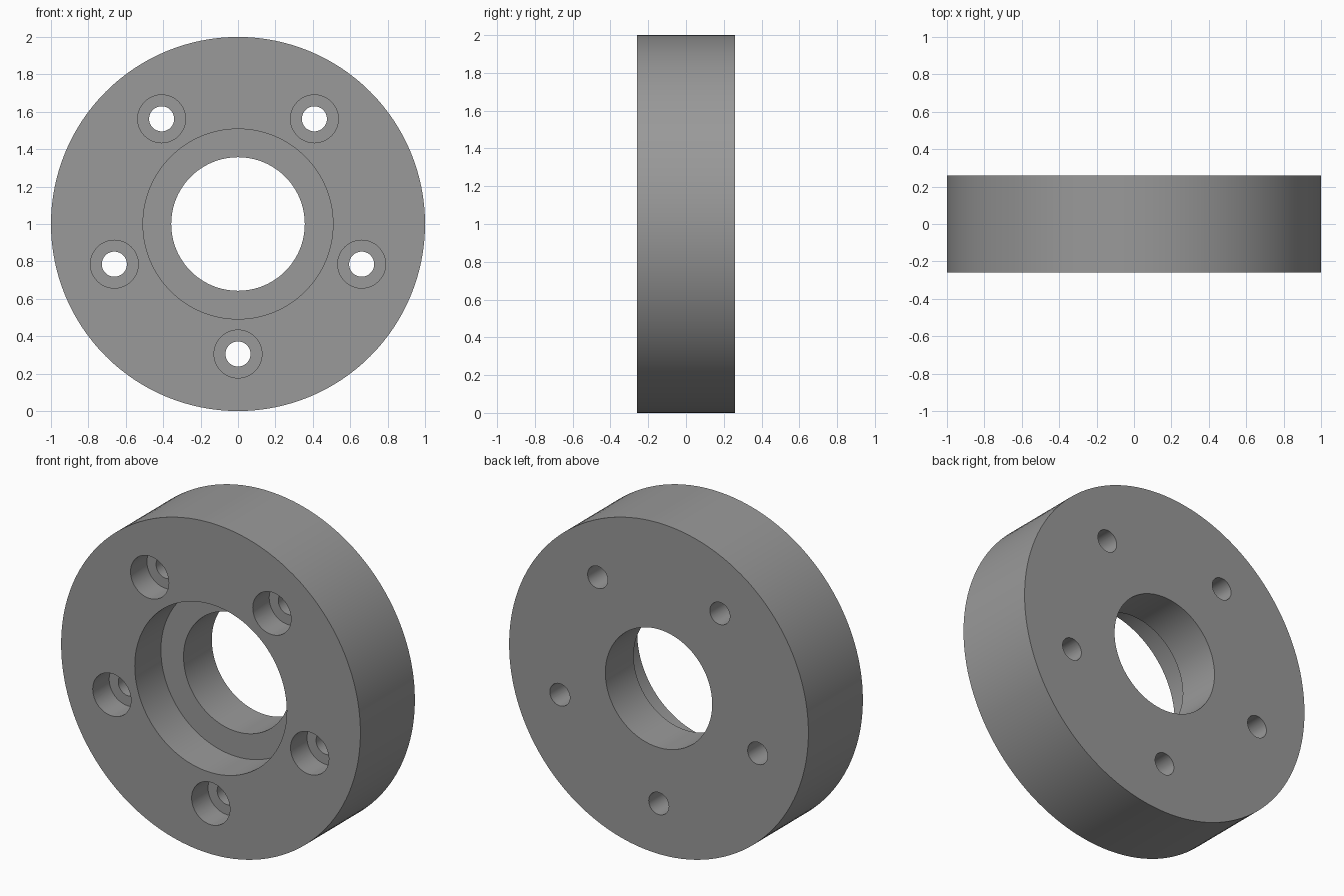
import bpy, bmesh, math
from mathutils import Matrix, Vector

if "Cube" in bpy.data.objects:
    bpy.data.objects.remove(bpy.data.objects["Cube"])

HALF = 0.26          # half thickness along y
SEGMENTS = 128

metal = bpy.data.materials.new("plain grey")
metal.diffuse_color = (0.32, 0.32, 0.32, 1)
metal.use_nodes = True
metal.node_tree.nodes["Principled BSDF"].inputs["Base Color"].default_value = metal.diffuse_color


def lathe(bm, profile, segments, cx=0.0, cz=1.0):
    """Spin a closed (radius, y) profile about the y axis through (cx, cz)."""
    rings = []
    for i in range(segments):
        a = 2 * math.pi * i / segments
        rings.append([bm.verts.new((cx + r * math.cos(a), y, cz + r * math.sin(a)))
                      for r, y in profile])
    n = len(profile)
    for i in range(segments):
        a, b = rings[i], rings[(i + 1) % segments]
        for j in range(n):
            k = (j + 1) % n
            bm.faces.new((a[j], a[k], b[k], b[j]))


def drill(bm, radius, y0, y1, cx, cz, segments=48):
    """Add a closed cylinder along y."""
    place = Matrix.Translation((cx, (y0 + y1) / 2, cz)) @ Matrix.Rotation(math.pi / 2, 4, 'X')
    bmesh.ops.create_cone(bm, cap_ends=True, segments=segments, radius1=radius,
                          radius2=radius, depth=y1 - y0, matrix=place)


def finish(bm, name):
    bmesh.ops.recalc_face_normals(bm, faces=bm.faces)
    mesh = bpy.data.meshes.new(name)
    bm.to_mesh(mesh)
    bm.free()
    mesh.materials.append(metal)
    obj = bpy.data.objects.new(name, mesh)
    bpy.context.collection.objects.link(obj)
    return obj


# Ring body with a stepped centre bore, wider at the front
bm = bmesh.new()
lathe(bm, [(1.0, -HALF), (1.0, HALF), (0.357, HALF),
           (0.357, -0.01), (0.508, -0.01), (0.508, -HALF)], SEGMENTS)
body = finish(bm, "flange_ring")


def cut(make, name):
    """Subtract five equally spaced cylinders from the body."""
    bm = bmesh.new()
    for i in range(5):
        a = -math.pi / 2 + i * 2 * math.pi / 5
        make(bm, 0.695 * math.cos(a), 1 + 0.695 * math.sin(a))
    cutter = finish(bm, name)
    cutter.hide_render = True
    mod = body.modifiers.new(name, 'BOOLEAN')
    mod.operation = 'DIFFERENCE'
    mod.solver = 'EXACT'
    mod.object = cutter
    bpy.ops.object.modifier_apply(modifier=name)
    bpy.data.objects.remove(cutter)


bpy.context.view_layer.objects.active = body
body.select_set(True)

# Bolt holes right through, then front recesses for the bolt heads
cut(lambda bm, x, z: drill(bm, 0.067, -0.4, 0.4, x, z), "bolt_holes")
cut(lambda bm, x, z: drill(bm, 0.128, -0.4, -HALF + 0.157, x, z), "bolt_recesses")

bpy.ops.object.shade_smooth_by_angle(angle=math.radians(30))
